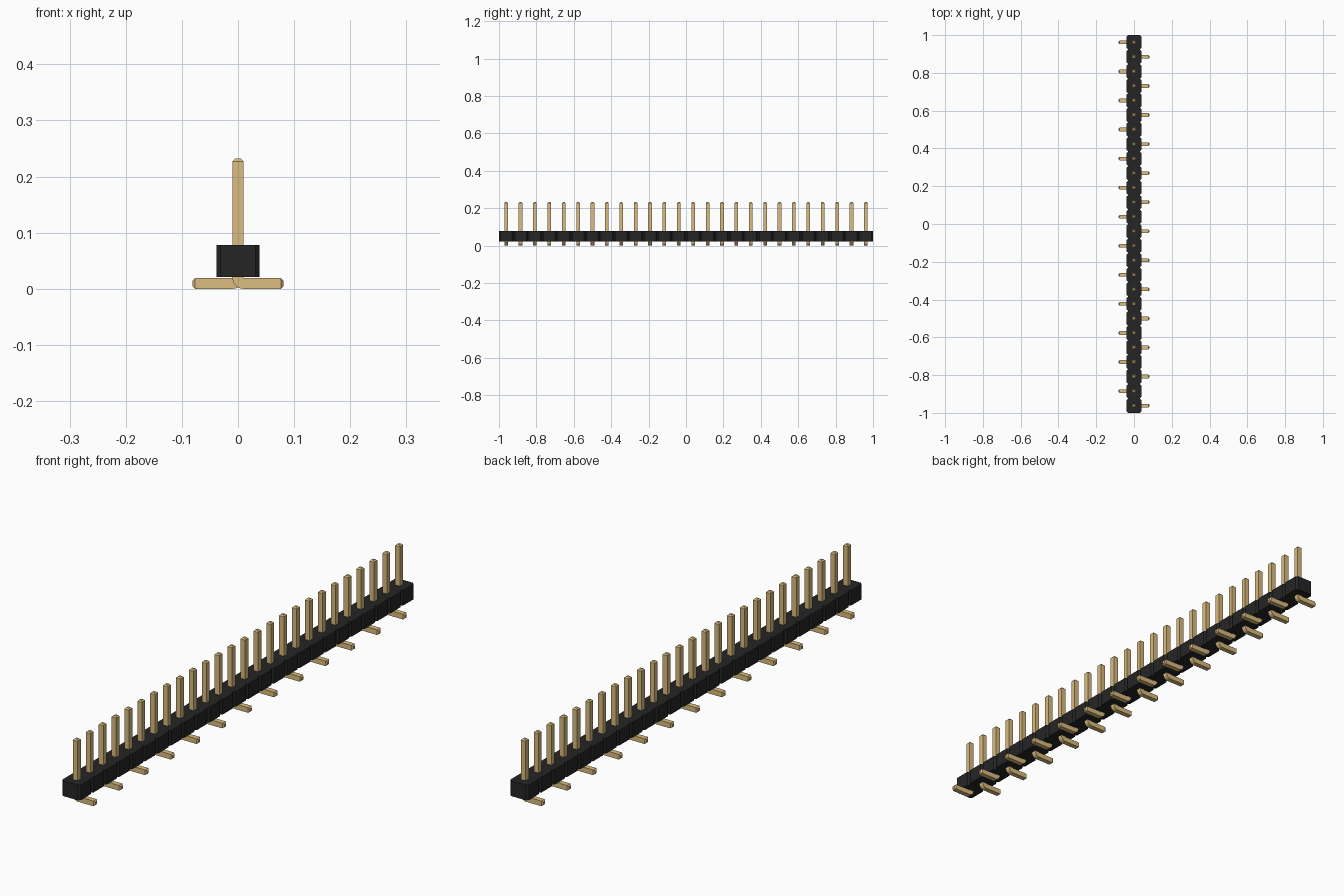
import bpy
import bmesh
import math

COUNT = 26
PITCH = 2 / COUNT
HALF = PITCH / 2          # half width of the housing
NOTCH = PITCH / 10        # chamfer between segments
PIN = 0.0194              # thickness of the square pin
BASE, TOP = 0.0212, 0.0785
PIN_TOP, FOOT = 0.232, 0.081
TIP = 0.0048              # chamfer on pin ends

if "Cube" in bpy.data.objects:
    bpy.data.objects.remove(bpy.data.objects["Cube"], do_unlink=True)


def material(name, rgb, roughness):
    mat = bpy.data.materials.new(name)
    mat.use_nodes = True
    mat.diffuse_color = (*rgb, 1)
    bsdf = mat.node_tree.nodes["Principled BSDF"]
    bsdf.inputs["Base Color"].default_value = (*rgb, 1)
    bsdf.inputs["Roughness"].default_value = roughness
    return mat


def extrude_profile(bm, points, offset):
    """Fill an outline and extrude it into a closed solid."""
    face = bm.faces.new([bm.verts.new(p) for p in points])
    result = bmesh.ops.extrude_face_region(bm, geom=[face])
    verts = [g for g in result["geom"] if isinstance(g, bmesh.types.BMVert)]
    bmesh.ops.translate(bm, verts=verts, vec=offset)
    bmesh.ops.recalc_face_normals(bm, faces=bm.faces[:])


def finish_mesh(bm, name, mat):
    mesh = bpy.data.meshes.new(name)
    bm.to_mesh(mesh)
    bm.free()
    mesh.materials.append(mat)
    return mesh


def add_object(name, mesh):
    obj = bpy.data.objects.new(name, mesh)
    bpy.context.collection.objects.link(obj)
    return obj


black = material("black plastic", (0.0193, 0.0185, 0.0185), 0.6)
gold = material("gold metal", (0.708, 0.504, 0.21), 0.5)

# Housing: a row of chamfered blocks extruded as one bar
side = []
for i in range(COUNT):
    y = -1 + i * PITCH
    side += [(HALF - NOTCH, y), (HALF, y + NOTCH), (HALF, y + PITCH - NOTCH)]
side.append((HALF - NOTCH, 1))
outline = side + [(-x, -y) for x, y in side]
bm = bmesh.new()
extrude_profile(bm, [(x, y, BASE) for x, y in outline], (0, 0, TOP - BASE))
add_object("housing", finish_mesh(bm, "housing", black))

# Pin: L-shaped profile with a rounded heel and chamfered ends
h = PIN / 2
heel = [(h - PIN * math.cos(a), PIN - PIN * math.sin(a))
        for a in (math.pi / 2 * k / 8 for k in range(9))]
profile = [(-h, PIN_TOP)] + heel + [(FOOT, 0), (FOOT, PIN), (h, PIN), (h, PIN_TOP)]
bm = bmesh.new()
extrude_profile(bm, [(x, -h, z) for x, z in profile], (0, PIN, 0))
ends = [f for f in bm.faces
        if all(v.co.z > PIN_TOP - 1e-5 for v in f.verts)
        or all(v.co.x > FOOT - 1e-5 for v in f.verts)]
edges = list({e for f in ends for e in f.edges})
bmesh.ops.bevel(bm, geom=edges, offset=TIP, segments=1, affect='EDGES')
pin_mesh = finish_mesh(bm, "pin", gold)

# Row of pins with feet alternating left and right
for i in range(COUNT):
    pin = add_object(f"pin_{i + 1}", pin_mesh)
    pin.location.y = -1 + (i + 0.5) * PITCH
    pin.rotation_euler.z = math.pi * (i % 2)
